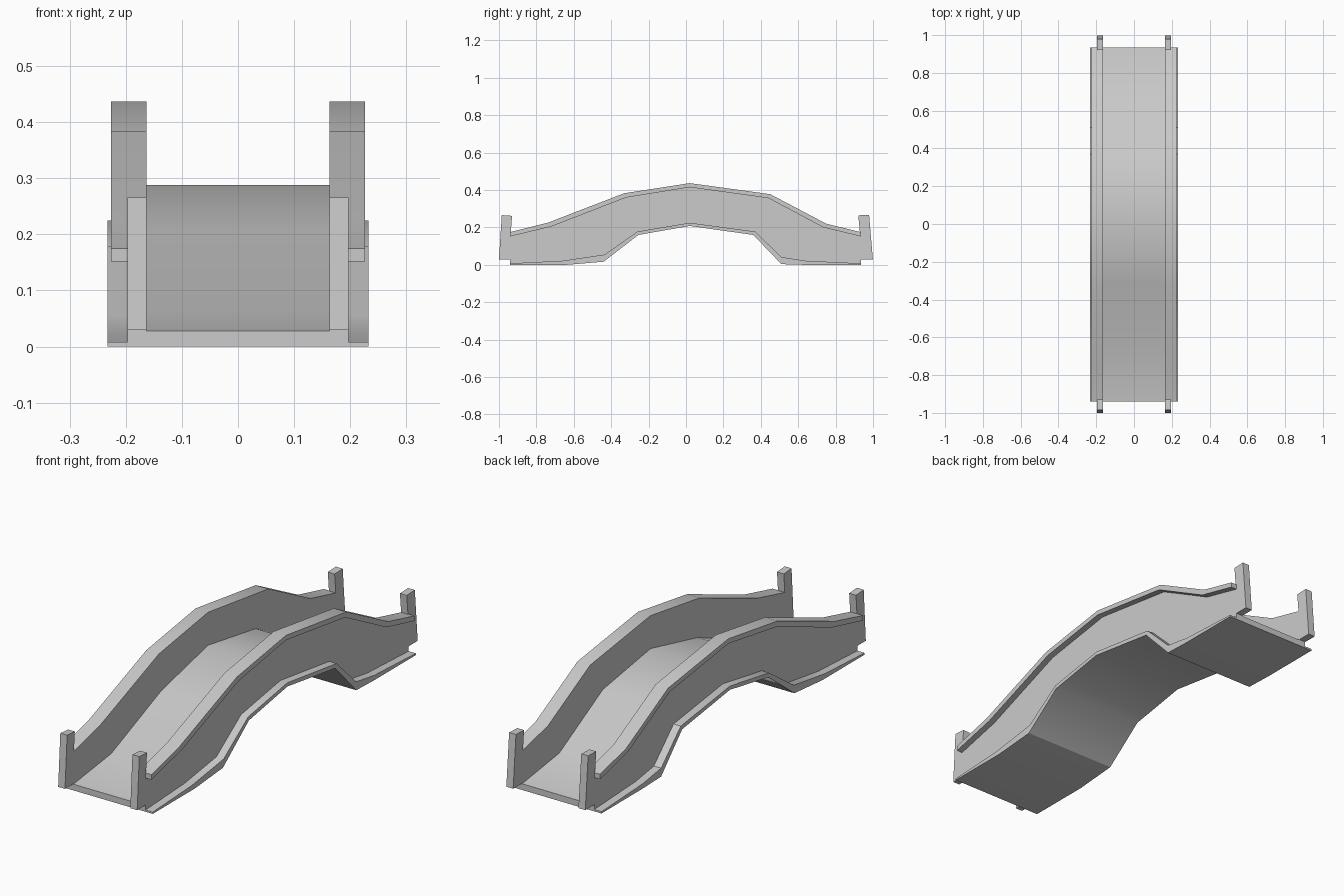
import bpy, bmesh, math

if "Cube" in bpy.data.objects:
    bpy.data.objects.remove(bpy.data.objects["Cube"])

# Side profiles as (y, z) lines, front to back
RAIL_TOP = [(-0.94, .175), (-0.74, .225), (-0.33, .383), (0.02, .437),
            (0.45, .378), (0.75, .22), (0.935, .175)]
RAIL_LOW = [(-0.94, .152), (-0.72, .205), (-0.32, .36), (0.02, .415),
            (0.44, .357), (0.735, .2), (0.935, .152)]
DECK_TOP = [(-0.94, .028), (-0.67, .063), (-0.315, .21), (0.02, .288),
            (0.36, .233), (0.67, .065), (0.935, .028)]
TRIM_TOP = [(-0.94, .008), (-0.66, .022), (-0.435, .055), (-0.26, .178),
            (0.02, .225), (0.37, .178), (0.51, .042), (0.64, .022), (0.935, .008)]
BASE = [(-0.94, 0), (-0.64, 0), (-0.44, .017), (-0.255, .16),
        (0.02, .208), (0.36, .16), (0.51, .004), (0.64, 0), (0.935, 0)]
INNER, OUTER, RAIL_X, TRIM_X = .163, .197, .226, .233


def extrude_profile(name, outline, x0, x1, mirror=True):
    bm = bmesh.new()
    face = bm.faces.new([bm.verts.new((x0, y, z)) for y, z in outline])
    new = bmesh.ops.extrude_face_region(bm, geom=[face])["geom"]
    bmesh.ops.translate(bm, vec=(x1 - x0, 0, 0),
                        verts=[v for v in new if isinstance(v, bmesh.types.BMVert)])
    bmesh.ops.recalc_face_normals(bm, faces=bm.faces[:])
    mesh = bpy.data.meshes.new(name)
    bm.to_mesh(mesh)
    bm.free()
    obj = bpy.data.objects.new(name, mesh)
    bpy.context.collection.objects.link(obj)
    bpy.ops.object.select_all(action='DESELECT')
    obj.select_set(True)
    bpy.context.view_layer.objects.active = obj
    bpy.ops.object.shade_smooth_by_angle(angle=math.radians(30))
    if mirror:
        obj.modifiers.new("Mirror", 'MIRROR').use_mirror_merge = False
    return obj


def band(top, low):
    return top + low[::-1]


# Arched walkway
extrude_profile("deck", band(DECK_TOP, BASE), -INNER, INNER, mirror=False)

# Side walls, hand rail lips and lower trim lips
extrude_profile("side_wall", band(RAIL_TOP, BASE), INNER, OUTER)
extrude_profile("hand_rail", band(RAIL_TOP, RAIL_LOW), OUTER, RAIL_X)
extrude_profile("lower_trim", band(TRIM_TOP, BASE), OUTER, TRIM_X)

# Slightly tilted end posts
post = [(-1, .03), (-.985, .266), (-.93, .262), (-.937, .17), (-.937, .03)]
extrude_profile("front_post", post, INNER, OUTER)
extrude_profile("back_post", [(.999, .03), (.979, .267), (.921, .265),
                              (.93, .17), (.932, .03)], INNER, OUTER)
